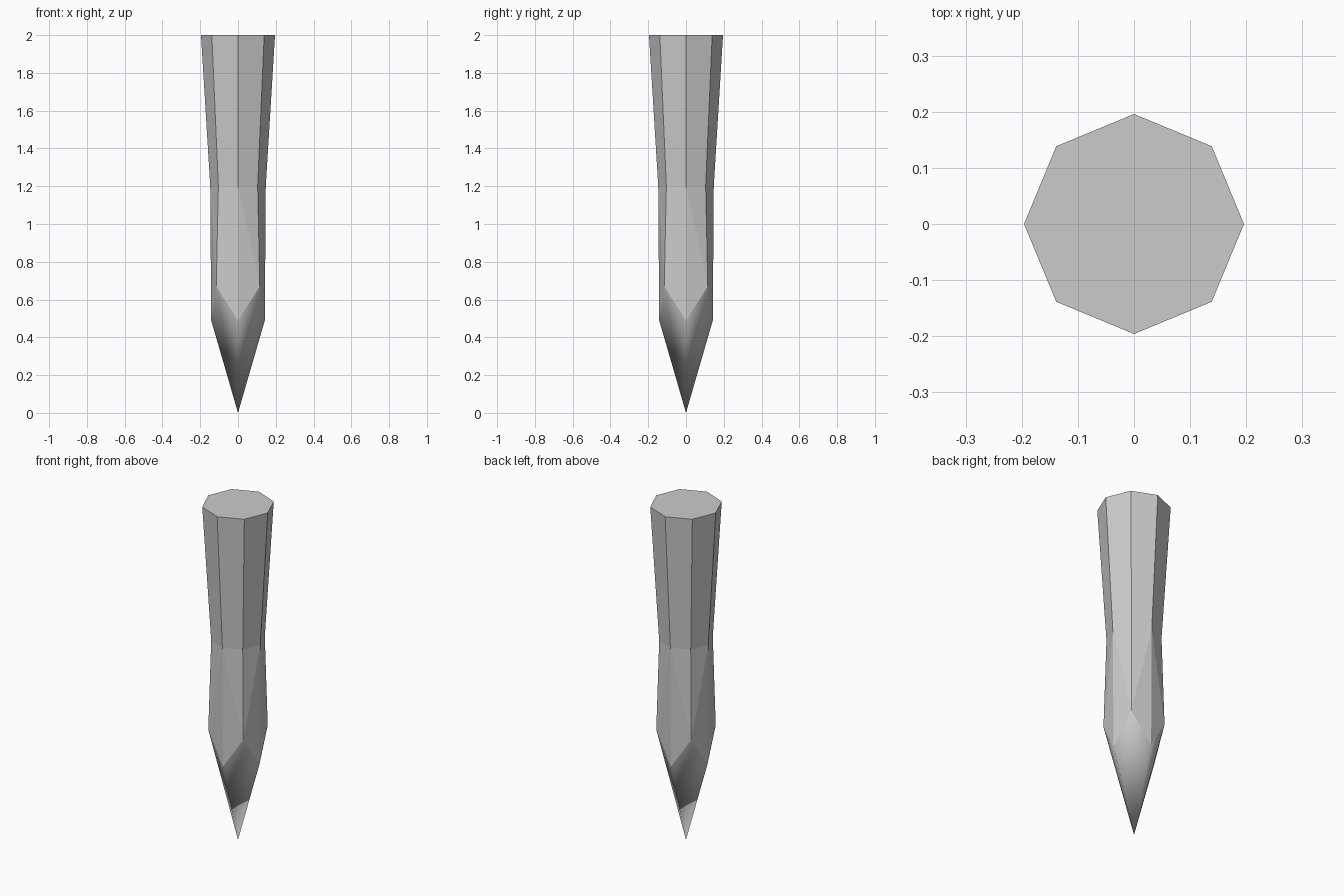
import bpy, bmesh
from math import cos, sin, pi

if "Cube" in bpy.data.objects:
    bpy.data.objects.remove(bpy.data.objects["Cube"])

SIDES = 8
bm = bmesh.new()


def ring(spec):
    """Octagon ring; spec gives (radius, z) for even (axis) and odd (diagonal) corners."""
    verts = []
    for i in range(SIDES):
        r, z = spec[i % 2]
        a = 2 * pi * i / SIDES
        verts.append(bm.verts.new((r * cos(a), r * sin(a), z)))
    return verts


# Rings: flared head, waist, and zigzag shoulder of the sharpened end
head = ring([(0.196, 2.0)] * 2)
waist = ring([(0.147, 1.2)] * 2)
shoulder = ring([(0.142, 0.49), (0.163, 0.67)])
tip = bm.verts.new((0, 0, 0))

bm.faces.new(head)
for i in range(SIDES):
    j = (i + 1) % SIDES
    # Upper shaft
    bm.faces.new((head[i], waist[i], waist[j], head[j]))
    # Lower shaft, split from each waist axis corner to the diagonal shoulder
    if i % 2 == 0:
        bm.faces.new((waist[i], shoulder[i], shoulder[j]))
        bm.faces.new((waist[i], shoulder[j], waist[j]))
    else:
        bm.faces.new((waist[j], shoulder[i], shoulder[j]))
        bm.faces.new((waist[j], waist[i], shoulder[i]))
    # Smooth-shaded point
    bm.faces.new((shoulder[i], tip, shoulder[j])).smooth = True

bmesh.ops.recalc_face_normals(bm, faces=bm.faces[:])
mesh = bpy.data.meshes.new("wooden_stake")
bm.to_mesh(mesh)
bm.free()
stake = bpy.data.objects.new("wooden_stake", mesh)
bpy.context.collection.objects.link(stake)
